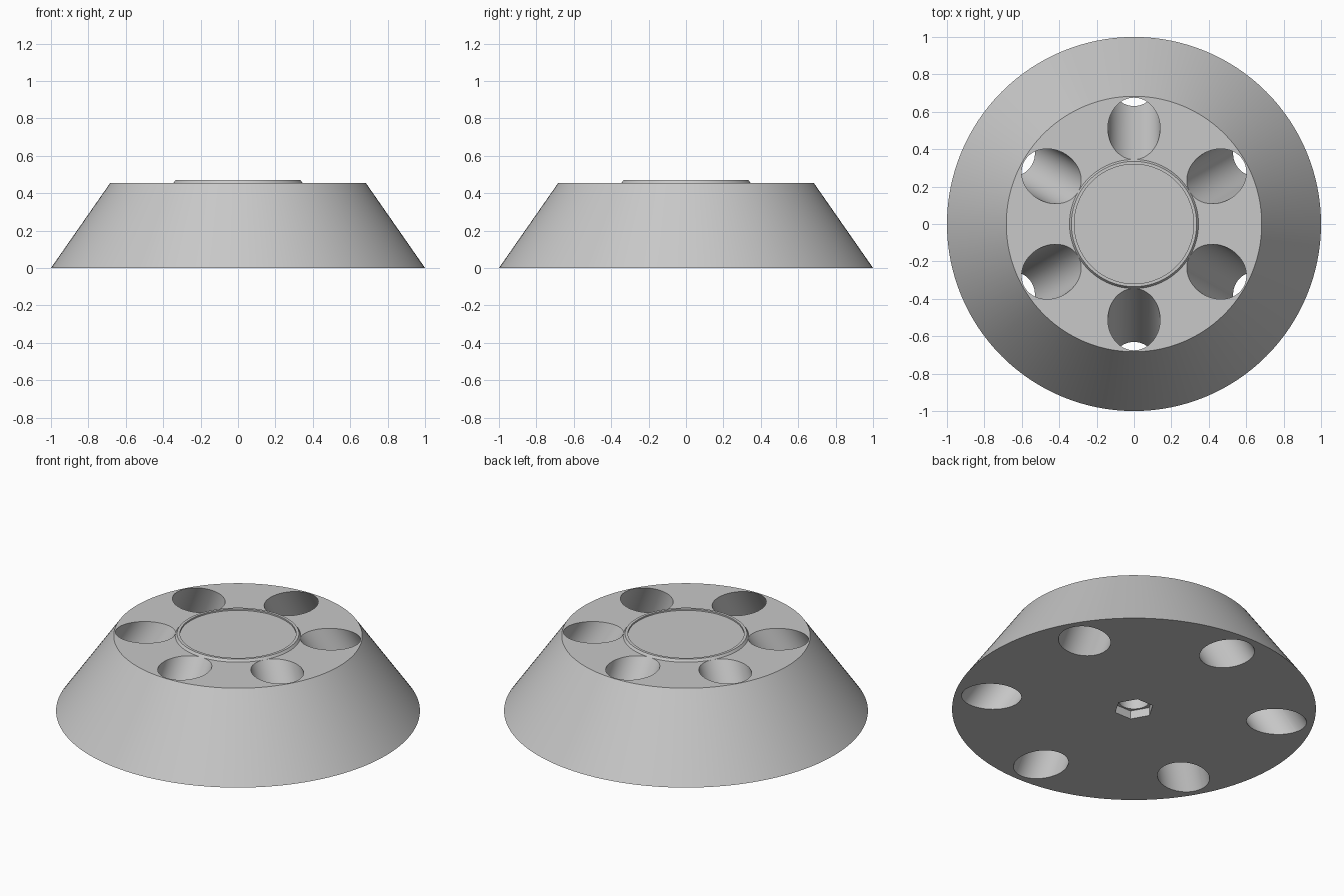
import bpy, bmesh
from math import radians, sin, cos, tan, pi, atan2

cube = bpy.data.objects.get("Cube")
if cube:
    bpy.data.objects.remove(cube, do_unlink=True)

HEIGHT = 0.455
SEGMENTS = 128

grey = bpy.data.materials.new("plain grey")
grey.use_nodes = True
grey.diffuse_color = (0.58, 0.58, 0.58, 1)
grey.node_tree.nodes["Principled BSDF"].inputs["Base Color"].default_value = grey.diffuse_color


def cone(name, sides, r_low, r_high, depth, location, rotation=(0, 0, 0)):
    bpy.ops.mesh.primitive_cone_add(vertices=sides, radius1=r_low, radius2=r_high,
                                    depth=depth, location=location, rotation=rotation)
    obj = bpy.context.object
    obj.name = name
    obj.data.materials.append(grey)
    return obj


def lathe(name, profile, sides):
    """Turn an (r, z) outline about z; its ends are closed with discs."""
    bm = bmesh.new()
    rings = [[bm.verts.new((r * cos(2 * pi * i / sides), r * sin(2 * pi * i / sides), z))
              for i in range(sides)] for r, z in profile]
    for low, high in zip(rings, rings[1:]):
        for i in range(sides):
            j = (i + 1) % sides
            bm.faces.new((low[i], low[j], high[j], high[i]))
    bm.faces.new(rings[0][::-1])
    bm.faces.new(rings[-1])
    mesh = bpy.data.meshes.new(name)
    bm.to_mesh(mesh)
    bm.free()
    obj = bpy.data.objects.new(name, mesh)
    bpy.context.collection.objects.link(obj)
    mesh.materials.append(grey)
    return obj


def select_only(obj):
    bpy.ops.object.select_all(action='DESELECT')
    obj.select_set(True)
    bpy.context.view_layer.objects.active = obj


def cut(target, cutter):
    select_only(target)
    mod = target.modifiers.new("cut", 'BOOLEAN')
    mod.operation = 'DIFFERENCE'
    mod.solver = 'EXACT'
    mod.object = cutter
    bpy.ops.object.modifier_apply(modifier=mod.name)
    bpy.data.objects.remove(cutter, do_unlink=True)


# Tapered body
body = cone("tapered_body", SEGMENTS, 1.0, 0.683, HEIGHT, (0, 0, HEIGHT / 2))

# Six slanted bores leaning outward towards the base
r_top, r_base = 0.51, 0.796
tilt = atan2(r_base - r_top, HEIGHT)
r_mid = (r_top + r_base) / 2
for k in range(6):
    a = radians(30 + 60 * k)
    cut(body, cone("bore_cutter", 64, 0.14, 0.14, 0.9,
                   (r_mid * cos(a), r_mid * sin(a), HEIGHT / 2), (0, -tilt, a)))

# Hexagonal nut pocket and round bolt hole in the underside
cut(body, cone("bolt_cutter", 48, 0.085, 0.085, 0.7, (0, 0, 0)))
cut(body, cone("nut_cutter", 6, 0.11, 0.11, 0.1, (0, 0, 0), (0, 0, radians(30))))

# Raised hub with a bevelled rim and a shallow dish
hub = lathe("raised_hub", [(0.345, HEIGHT), (0.335, 0.469), (0.319, 0.469), (0.319, 0.46)],
            SEGMENTS)

for part in (body, hub):
    select_only(part)
    bpy.ops.object.shade_smooth_by_angle(angle=radians(30))
